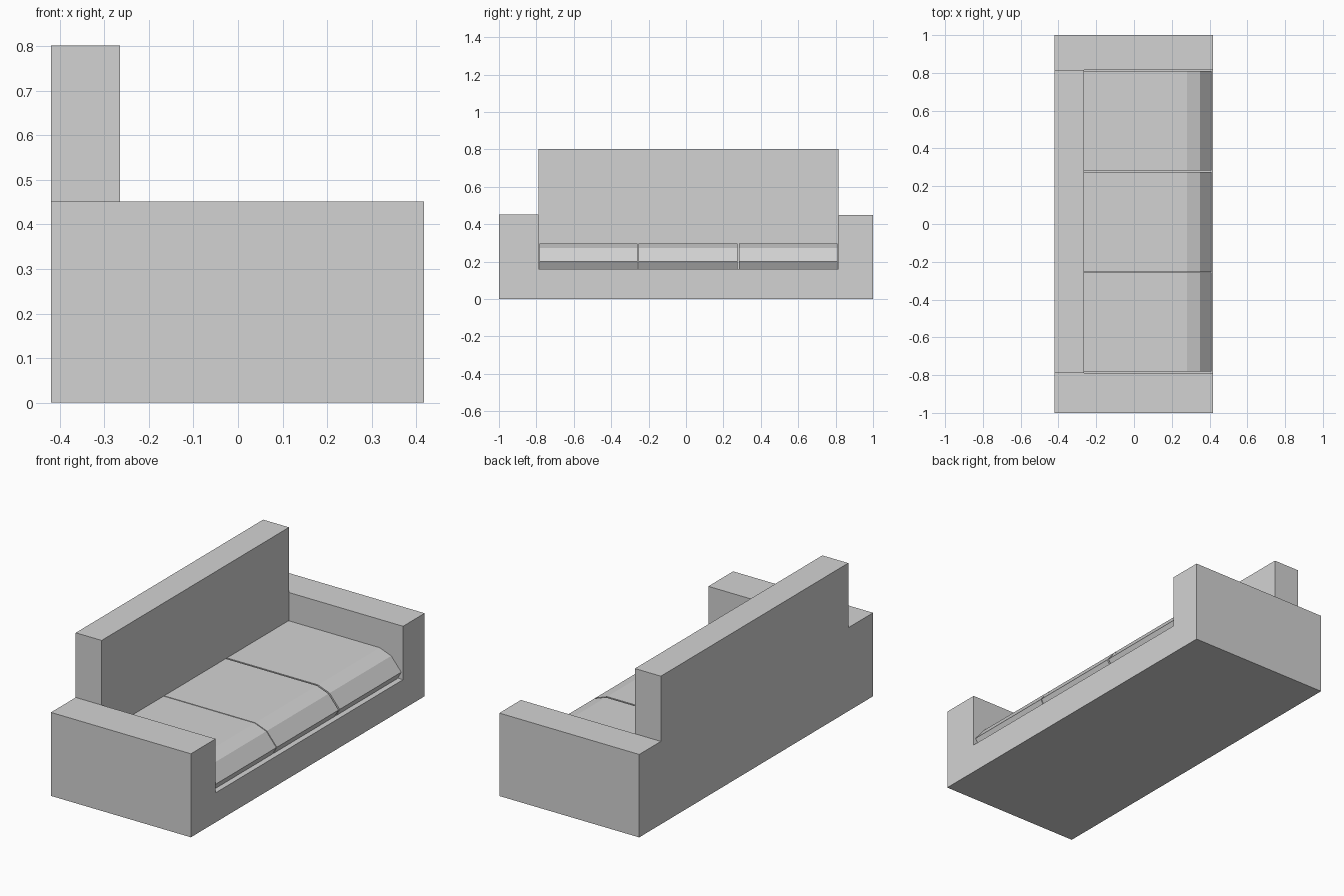
import bpy
import bmesh

cube = bpy.data.objects.get("Cube")
if cube:
    bpy.data.objects.remove(cube, do_unlink=True)

fabric = bpy.data.materials.new("light grey fabric")
fabric.use_nodes = True
grey = (0.65, 0.65, 0.65, 1)
fabric.diffuse_color = grey
fabric.node_tree.nodes["Principled BSDF"].inputs["Base Color"].default_value = grey


def extrude_profile(name, points, offset):
    """Make a flat-faced solid by sweeping a closed 3D profile along an offset."""
    bm = bmesh.new()
    face = bm.faces.new([bm.verts.new(p) for p in points])
    swept = bmesh.ops.extrude_face_region(bm, geom=[face])["geom"]
    verts = [v for v in swept if isinstance(v, bmesh.types.BMVert)]
    bmesh.ops.translate(bm, verts=verts, vec=offset)
    bmesh.ops.recalc_face_normals(bm, faces=bm.faces)
    mesh = bpy.data.meshes.new(name)
    bm.to_mesh(mesh)
    bm.free()
    mesh.materials.append(fabric)
    obj = bpy.data.objects.new(name, mesh)
    bpy.context.scene.collection.objects.link(obj)
    return obj


back_x, front_x, rest_x = -0.42, 0.418, -0.265
right_y, left_y = -0.788, 0.815
right_top, left_top = 0.452, 0.449
seat_z, rest_top = 0.16, 0.802

# Base and both arms: one U-shaped section running back to front
section = [(-1, 0), (1, 0), (1, left_top), (left_y, left_top), (left_y, seat_z),
           (right_y, seat_z), (right_y, right_top), (-1, right_top)]
extrude_profile("base_and_arms", [(back_x, y, z) for y, z in section],
                (front_x - back_x, 0, 0))

# Tall backrest between the arms
rest = [(back_x, seat_z), (rest_x, seat_z), (rest_x, rest_top), (back_x, rest_top)]
extrude_profile("backrest", [(x, right_y, z) for x, z in rest],
                (0, left_y - right_y, 0))

# Three seat cushions with a bevelled front nose and a small undercut
nose = [(rest_x, seat_z), (0.388, seat_z), (0.41, 0.2), (0.35, 0.272),
        (0.28, 0.298), (rest_x, 0.298)]
cushions = {"right": (-0.782, -0.258), "middle": (-0.253, 0.275), "left": (0.284, 0.811)}
for side, (start, end) in cushions.items():
    extrude_profile(side + "_seat_cushion", [(x, start, z) for x, z in nose],
                    (0, end - start, 0))
